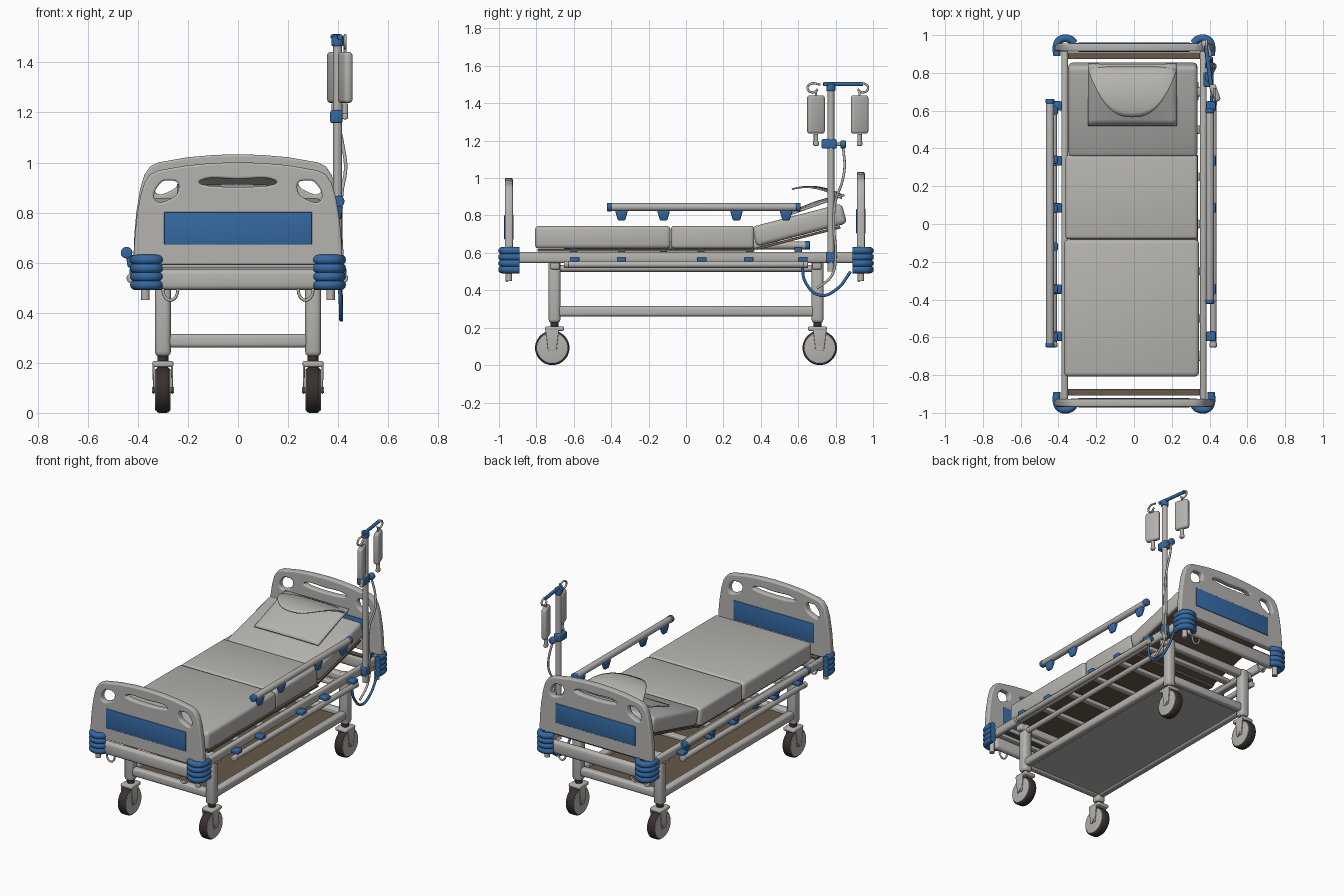
import bpy, bmesh, math
from mathutils import Matrix, Vector

if "Cube" in bpy.data.objects:
    bpy.data.objects.remove(bpy.data.objects["Cube"])

def material(name, rgb):
    m = bpy.data.materials.new(name)
    m.diffuse_color = (*rgb, 1)
    m.use_nodes = True
    m.node_tree.nodes["Principled BSDF"].inputs["Base Color"].default_value = m.diffuse_color
    return m

GREY = material("light grey", (0.47, 0.455, 0.435))
BLUE = material("blue", (0.035, 0.14, 0.36))
BROWN = material("dark brown", (0.13, 0.10, 0.065))
TYRE = material("tyre black", (0.04, 0.03, 0.028))

def add(name, mesh, mat):
    mesh.materials.clear()
    mesh.materials.append(mat)
    ob = bpy.data.objects.new(name, mesh)
    bpy.context.collection.objects.link(ob)
    return ob

def from_bm(name, bm, mat):
    me = bpy.data.meshes.new(name)
    bmesh.ops.recalc_face_normals(bm, faces=bm.faces)
    bm.to_mesh(me)
    bm.free()
    return add(name, me, mat)

def box(name, c, size, mat, bevel=0.0, rx=0, rz=0, taper=1.0):
    bm = bmesh.new()
    bmesh.ops.create_cube(bm, size=1)
    for v in bm.verts:
        k = taper if v.co.z < 0 else 1
        v.co = Vector((v.co.x * size[0] * k, v.co.y * size[1] * k, v.co.z * size[2]))
    if bevel:
        bmesh.ops.bevel(bm, geom=bm.edges[:], offset=bevel, segments=3, profile=0.5, affect='EDGES')
    bm.transform(Matrix.Translation(c) @ Matrix.Rotation(rz, 4, 'Z') @ Matrix.Rotation(rx, 4, 'X'))
    return from_bm(name, bm, mat)

def cyl(name, c, r, depth, axis, mat, bevel=0.0, seg=32):
    bm = bmesh.new()
    bmesh.ops.create_cone(bm, cap_ends=True, segments=seg, radius1=r, radius2=r, depth=depth)
    if bevel:
        rim = [e for e in bm.edges if abs(e.verts[0].co.z - e.verts[1].co.z) < 1e-5]
        bmesh.ops.bevel(bm, geom=rim, offset=bevel, segments=3, profile=0.5, affect='EDGES')
    rot = {'X': Matrix.Rotation(math.pi / 2, 4, 'Y'), 'Y': Matrix.Rotation(math.pi / 2, 4, 'X'), 'Z': Matrix()}[axis]
    bm.transform(Matrix.Translation(c) @ rot)
    return from_bm(name, bm, mat)

def curve_object(name, cu, mat, matrix=Matrix()):
    tmp = bpy.data.objects.new(name + "_tmp", cu)
    bpy.context.collection.objects.link(tmp)
    dg = bpy.context.evaluated_depsgraph_get()
    me = bpy.data.meshes.new_from_object(tmp.evaluated_get(dg))
    bpy.data.objects.remove(tmp)
    me.transform(matrix)
    me.name = name
    return add(name, me, mat)

def bezier(cu, pts, cyclic=False, handle='AUTO'):
    s = cu.splines.new('BEZIER')
    s.bezier_points.add(len(pts) - 1)
    for b, p in zip(s.bezier_points, pts):
        b.co = (*p, 0) if len(p) == 2 else p
        b.handle_left_type = b.handle_right_type = handle
    s.use_cyclic_u = cyclic
    s.resolution_u = 6

def tube(name, pts, r, mat, handle='AUTO', cyclic=False):
    cu = bpy.data.curves.new(name, 'CURVE')
    cu.dimensions = '3D'
    cu.bevel_depth, cu.bevel_resolution, cu.use_fill_caps = r, 4, True
    bezier(cu, pts, cyclic, handle)
    return curve_object(name, cu, mat)

# Head and foot boards: arched panel with three hand holes, blue plates both sides
half = [(0.408, 0.60), (0.405, 0.68), (0.397, 0.77), (0.382, 0.86), (0.366, 0.915),
        (0.345, 0.945), (0.315, 0.96), (0.2, 0.98), (0.1, 0.989)]
outline = half + [(0, 0.992)] + [(-x, z) for x, z in reversed(half)]
grip = [(0.335, 0.842), (0.26, 0.85), (0.232, 0.88), (0.235, 0.925), (0.27, 0.937), (0.315, 0.925)]
slot = [(-0.15, 0.905), (0.15, 0.905), (0.163, 0.92), (0.15, 0.937), (0, 0.943), (-0.15, 0.937), (-0.163, 0.92)]
for name, y, dz in (("foot", -0.947, 0), ("head", 0.935, 0.032)):
    cu = bpy.data.curves.new(name, 'CURVE')
    cu.dimensions, cu.fill_mode = '2D', 'BOTH'
    cu.extrude, cu.bevel_depth, cu.bevel_resolution = 0.012, 0.009, 3
    bezier(cu, outline, True, 'VECTOR')
    bezier(cu, grip, True)
    bezier(cu, [(-x, z) for x, z in grip], True)
    bezier(cu, slot, True)
    curve_object(name + "board", cu, GREY, Matrix.Translation((0, y, dz)) @ Matrix.Rotation(math.pi / 2, 4, 'X'))
    for s in (-1, 1):
        box(name + "board_blue_panel", (0, y + s * 0.021, 0.737 + dz), (0.59, 0.008, 0.13), BLUE, 0.0035)
        cyl(name + "board_post", (s * 0.37, y, 0.55), 0.017, 0.2, 'Z', GREY)
        tube(name + "_hook", [(s * 0.27 - 0.025, y - 0.01, 0.53), (s * 0.27 - 0.025, y - 0.01, 0.47),
             (s * 0.27, y - 0.01, 0.45), (s * 0.27 + 0.025, y - 0.01, 0.47), (s * 0.27 + 0.025, y - 0.01, 0.53)], 0.006, GREY)
    box(name + "_end_crossbar", (0, y, 0.533), (0.70, 0.045, 0.085), GREY, 0.02)

# Corner bumpers: four stacked rounded bands bent round each corner
for sx in (-1, 1):
    for sy in (-1, 1):
        for i in range(4):
            z = 0.511 + i * 0.0335
            path = [(0.315, 0.955), (0.335, 0.976), (0.385, 0.979), (0.406, 0.955), (0.409, 0.89)]
            tube("corner_bumper", [(sx * x, sy * y, z) for x, y in path], 0.0205, BLUE)

# Frame: side rails, legs, long bars, slats
for s in (-1, 1):
    box("side_rail", (s * 0.367, 0, 0.575), (0.036, 1.87, 0.06), GREY, 0.015)
    tube("upper_long_bar", [(s * 0.3, -0.73, 0.517), (s * 0.3, 0.70, 0.517)], 0.018, GREY, 'VECTOR')
    box("lower_long_bar", (s * 0.3, 0, 0.288), (0.05, 1.40, 0.055), GREY, 0.015)
    y = s * 0.70
    box("lower_crossbar", (0, y, 0.288), (0.60, 0.05, 0.055), GREY, 0.015)
    box("upper_crossbar", (0, y, 0.535), (0.72, 0.05, 0.05), GREY, 0.012)
    box("end_strip", (0, s * 0.89, 0.60), (0.70, 0.035, 0.01), BROWN)
for y in (-0.5, -0.25, 0, 0.25, 0.5):
    box("slat", (0, y, 0.59), (0.70, 0.045, 0.025), GREY, 0.006)
box("bed_platform", (0, -0.215, 0.615), (0.68, 1.16, 0.014), BROWN)
box("backrest_platform", (0, 0.602, 0.68), (0.66, 0.46, 0.014), BROWN, rx=math.radians(14.5))
box("lower_tray", (0, 0, 0.275), (0.58, 1.40, 0.008), GREY)
box("lower_tray_lining", (0, 0, 0.281), (0.57, 1.38, 0.004), BROWN)

# Legs and castors
for sx in (-1, 1):
    for sy in (-1, 1):
        x, y, yw = sx * 0.30, sy * 0.703, sy * 0.715
        box("leg", (x, y, 0.395), (0.064, 0.064, 0.34), GREY, 0.02)
        cyl("castor_stem", (x, y, 0.215), 0.022, 0.05, 'Z', TYRE)
        box("castor_fork_top", (x, y, 0.195), (0.084, 0.10, 0.024), GREY, 0.008)
        for k in (-1, 1):
            box("castor_fork_arm", (x + k * 0.037, yw, 0.137), (0.009, 0.075, 0.125), GREY, 0.003, taper=0.6)
            cyl("wheel_cover", (x + k * 0.027, yw, 0.092), 0.083, 0.008, 'X', GREY, 0.003)
        cyl("tyre", (x, yw, 0.092), 0.092, 0.054, 'X', TYRE, 0.012, 40)
        cyl("axle", (x, yw, 0.092), 0.012, 0.088, 'X', GREY)

# Mattress in three sections, the head one raised
box("mattress_foot", (-0.013, -0.445, 0.684), (0.715, 0.725, 0.122), GREY, 0.022)
box("mattress_middle", (-0.013, 0.142, 0.684), (0.70, 0.445, 0.122), GREY, 0.018)
box("mattress_head", (-0.006, 0.605, 0.748), (0.685, 0.50, 0.11), GREY, 0.025, rx=math.radians(14.5))

# Pillow: a curved flap above a flat sheet
def sheet(name, func, thick):
    bm = bmesh.new()
    n = 20
    g = [[bm.verts.new(func(-1 + 2 * i / n, j / 10)) for j in range(11)] for i in range(n + 1)]
    for i in range(n):
        for j in range(10):
            bm.faces.new((g[i][j], g[i + 1][j], g[i + 1][j + 1], g[i][j + 1]))
    ob = from_bm(name, bm, GREY)
    mod = ob.modifiers.new("thickness", 'SOLIDIFY')
    mod.thickness = thick

def flap(u, v):
    depth = 0.02 + 0.25 * (1 - abs(u) ** 2.6)
    y = 0.835 - depth * (1 - v)
    t = (y - 0.56) / 0.275
    return (-0.008 + 0.235 * u, y, 0.943 + 0.085 * t - 0.115 * t * t - 0.02 * u ** 4)

def under(u, v):
    y = 0.52 + 0.325 * v
    return (-0.008 + 0.235 * u, y, 0.80 + 0.115 * v + 0.015 * math.sin(v * math.pi) * (1 - u * u))
sheet("pillow_flap", flap, 0.008)
sheet("pillow_base", under, 0.012)

# Guard rails: (name, x, z, y range, radius), blue ends
def guard(name, x, z, y0, y1, r, end):
    cyl(name, (x, (y0 + y1) / 2, z), r, y1 - y0, 'Y', GREY, 0.004)
    for y in (y0 + 0.01, y1 - 0.01):
        cyl(name + "_end_cap", (x, y, z), r + 0.002, 0.025, 'Y', end, 0.005)
guard("raised_right_guard", 0.402, 0.845, -0.42, 0.61, 0.021, BLUE)
for y in (-0.345, -0.12, 0.27, 0.535):
    box("guard_bracket", (0.402, y, 0.80), (0.036, 0.07, 0.055), BLUE, 0.008, taper=0.55)
guard("left_guard", -0.445, 0.64, -0.65, 0.66, 0.021, BLUE)
for y in (-0.6, -0.345, -0.12, 0.08, 0.34, 0.6):
    box("left_guard_bracket", (-0.425, y, 0.605), (0.045, 0.045, 0.05), BLUE, 0.008, taper=0.7)
for s, x in ((1, 0.42), (-1, -0.425)):
    guard("low_guard", x, 0.538, -0.65, 0.65, 0.018, GREY)
    for y in (-0.595, -0.345, 0.085, 0.335, 0.625):
        box("low_guard_clip", (s * 0.408, y, 0.566), (0.05, 0.05, 0.026), BLUE, 0.006)

# Drip stand with two bags
px, py, turn = 0.398, 0.775, math.radians(14)
cyl("drip_pole", (px, py, 1.00), 0.018, 1.0, 'Z', GREY)
cyl("pole_top_cap", (px, py, 1.485), 0.024, 0.04, 'Z', BLUE, 0.005)
box("pole_clamp", (px - 0.005, py - 0.01, 1.183), (0.05, 0.08, 0.052), BLUE, 0.01)
box("pole_lower_clamp", (px - 0.01, py, 0.575), (0.06, 0.05, 0.06), BLUE, 0.01)
cyl("clamp_knob", (px, 0.84, 1.18), 0.022, 0.03, 'Y', BLUE, 0.008)
cyl("clamp_knob_stem", (px, 0.815, 1.18), 0.009, 0.06, 'Y', GREY)
tube("drip_hanger", [(0.408, 0.735, 1.502), (0.38, 0.945, 1.502)], 0.011, BLUE, 'VECTOR')
for bx, by, d in ((0.428, 0.695, -1), (0.385, 0.928, 1)):
    box("drip_bag", (bx, by, 1.34), (0.036, 0.096, 0.205), GREY, 0.014, rz=math.radians(20))
    cyl("bag_port", (bx, by, 1.205), 0.012, 0.06, 'Z', GREY)
    box("bag_port_tip", (bx, by, 1.185), (0.02, 0.03, 0.025), GREY, 0.006)
    hy = by + d * 0.015
    tube("bag_hook", [(bx, hy - d * 0.04, 1.50), (bx, hy + d * 0.015, 1.503), (bx, hy + d * 0.03, 1.478),
         (bx, hy, 1.458), (bx, hy - d * 0.025, 1.475)], 0.006, GREY)
    cyl("bag_hanger_loop", (bx, by, 1.45), 0.006, 0.03, 'Z', GREY, 0, 12)
tube("drip_hose", [(0.398, 0.84, 1.165), (0.42, 0.848, 1.06), (0.43, 0.835, 0.98), (0.415, 0.80, 0.88),
     (0.41, 0.79, 0.75), (0.415, 0.80, 0.6), (0.41, 0.78, 0.48), (0.41, 0.70, 0.41)], 0.007, GREY)
tube("blue_hose", [(0.405, 0.62, 0.53), (0.41, 0.64, 0.44), (0.412, 0.72, 0.373), (0.412, 0.81, 0.41),
     (0.41, 0.88, 0.50)], 0.008, BLUE)

# Smooth shading with crisp edges
bpy.ops.object.select_all(action='DESELECT')
for ob in bpy.context.scene.objects:
    if ob.type == 'MESH':
        ob.select_set(True)
        bpy.context.view_layer.objects.active = ob
bpy.ops.object.shade_smooth_by_angle(angle=math.radians(40))
